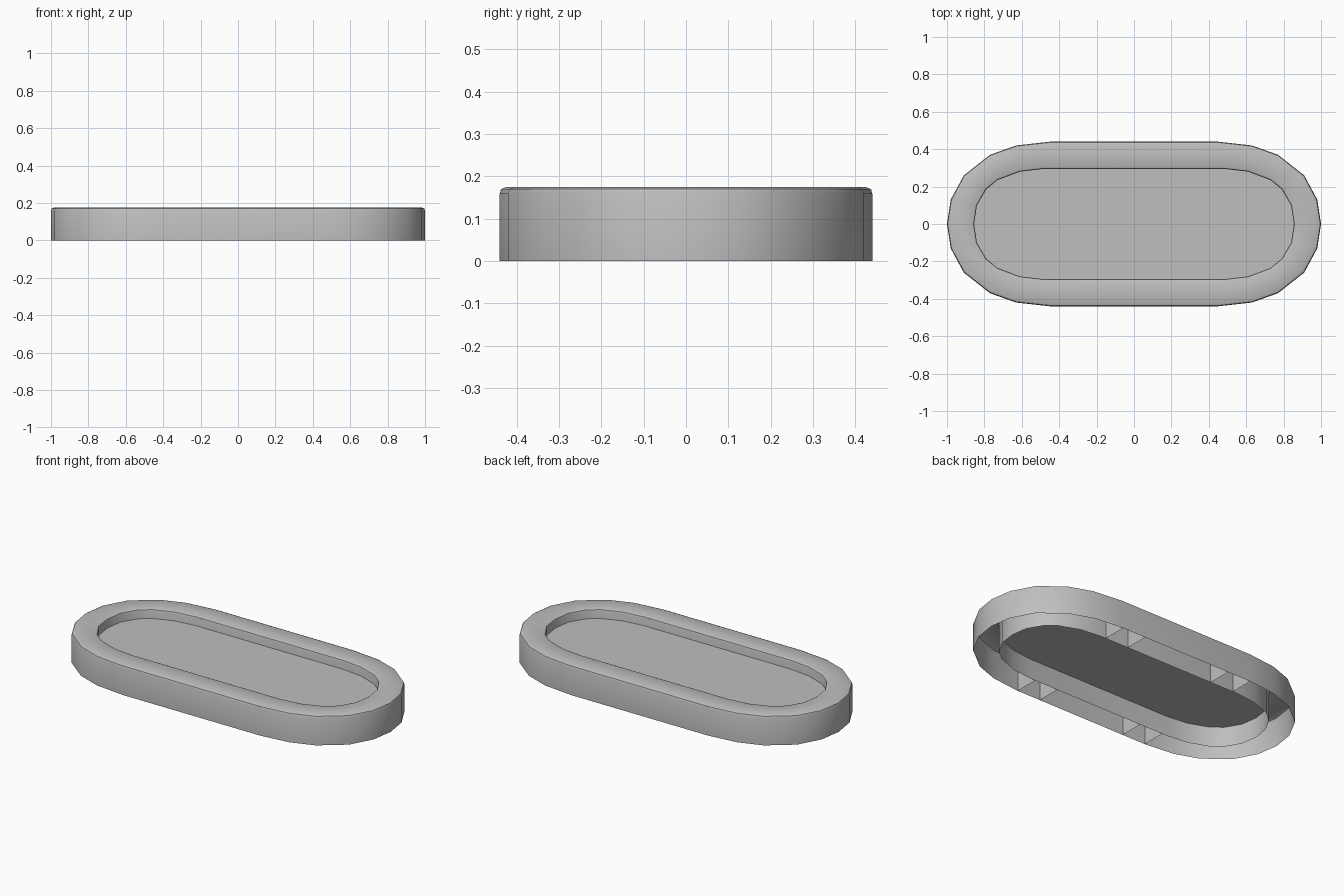
import bpy
import math
from mathutils import Vector

cube = bpy.data.objects.get("Cube")
if cube:
    bpy.data.objects.remove(cube, do_unlink=True)

grey = bpy.data.materials.new("plain grey")
grey.use_nodes = True
colour = (0.52, 0.52, 0.52, 1)
grey.diffuse_color = colour
grey.node_tree.nodes["Principled BSDF"].inputs["Base Color"].default_value = colour

HEIGHT, FLOOR = 0.175, 0.12


def add_part(name, verts, faces, smooth=False):
    mesh = bpy.data.meshes.new(name)
    mesh.from_pydata(verts, [], faces)
    mesh.materials.append(grey)
    obj = bpy.data.objects.new(name, mesh)
    bpy.context.collection.objects.link(obj)
    if smooth:
        bpy.ops.object.select_all(action='DESELECT')
        obj.select_set(True)
        bpy.context.view_layer.objects.active = obj
        bpy.ops.object.shade_smooth_by_angle(angle=math.radians(40))
    return obj


def full_outline(quarter):
    """Mirror a quarter outline into a counter-clockwise loop."""
    half = quarter + [(-x, y) for x, y in reversed(quarter)]
    return half + [(x, -y) for x, y in reversed(half[1:-1])]


outer = full_outline([(1, 0), (.98, .13), (.91, .26), (.77, .37), (.63, .42), (.45, .44)])
inner = full_outline([(.855, 0), (.84, .10), (.79, .185), (.73, .235), (.61, .28), (.48, .295)])
count = len(outer)


def ring(t, z):
    """Loop between the outer (t=0) and inner (t=1) outlines."""
    return [Vector((*a, z)).lerp(Vector((*b, z)), t) for a, b in zip(outer, inner)]


# Outer wall, rounded rim and inner wall as one hollow shell
profile = [(0, 0), (0, HEIGHT - .016), (.03, HEIGHT - .005), (.11, HEIGHT),
           (.92, HEIGHT), (.98, HEIGHT - .004), (1, HEIGHT - .012), (1, 0)]
verts = [v for t, z in profile for v in ring(t, z)]
faces = []
for r in range(len(profile) - 1):
    for i in range(count):
        j = (i + 1) % count
        a, b = r * count, (r + 1) * count
        faces.append((a + i, a + j, b + j, b + i))
add_part("rim_shell", verts, faces, smooth=True)

# Recessed floor panel
add_part("recessed_floor", ring(1, FLOOR), [tuple(range(count))])

# Thin ribs bridging the hollow between the walls
for side, y in (("back", 1), ("front", -1)):
    for n, x in enumerate((-.445, -.29, .29, .445)):
        corners = [(x, y * .295, 0), (x, y * .438, 0),
                   (x, y * .438, HEIGHT - .006), (x, y * .295, HEIGHT - .006)]
        add_part(f"{side}_rib_{n + 1}", corners, [(0, 1, 2, 3)])
